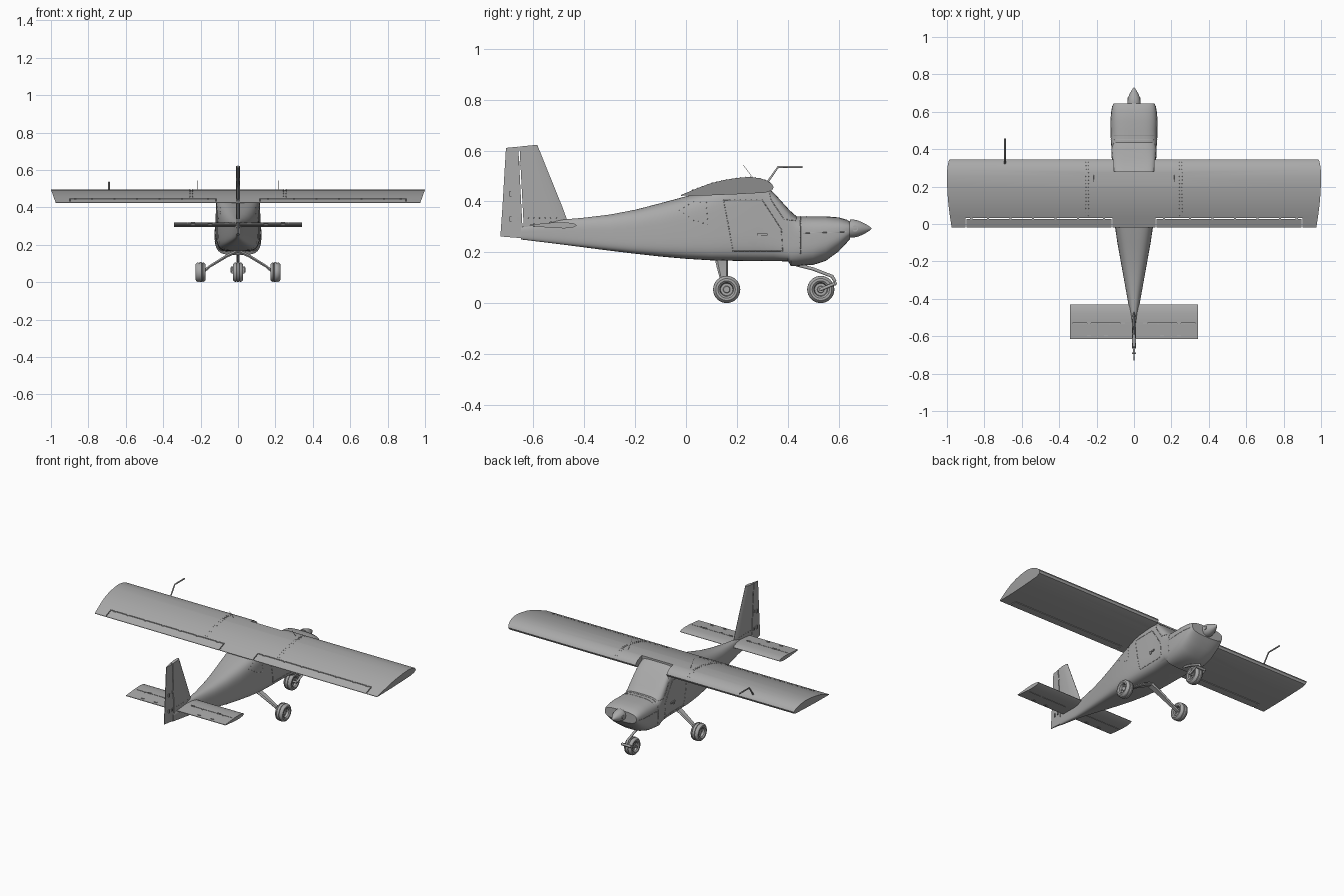
import bpy, bmesh, math
from mathutils import Vector, Matrix
from mathutils.bvhtree import BVHTree

old = bpy.data.objects.get("Cube")
if old:
    bpy.data.objects.remove(old)

grey = bpy.data.materials.new("plain_grey")
grey.use_nodes = True
COLOUR = (0.4, 0.4, 0.4, 1)
grey.diffuse_color = COLOUR
grey.node_tree.nodes["Principled BSDF"].inputs["Base Color"].default_value = COLOUR


def add(name, bm, angle=35):
    """Turn a bmesh into a shaded object."""
    bmesh.ops.recalc_face_normals(bm, faces=bm.faces[:])
    me = bpy.data.meshes.new(name)
    bm.to_mesh(me)
    bm.free()
    ob = bpy.data.objects.new(name, me)
    bpy.context.collection.objects.link(ob)
    me.materials.append(grey)
    shade(me, angle)
    return ob


def shade(me, angle=35):
    for p in me.polygons:
        p.use_smooth = True
    me.set_sharp_from_angle(angle=math.radians(angle))


def loft(name, rings, angle=35):
    """Skin a list of equal point rings and cap both ends."""
    bm = bmesh.new()
    vs = [[bm.verts.new(p) for p in r] for r in rings]
    n = len(vs[0])
    for a, b in zip(vs, vs[1:]):
        for i in range(n):
            j = (i + 1) % n
            bm.faces.new((a[i], a[j], b[j], b[i]))
    bm.faces.new(vs[0])
    bm.faces.new(vs[-1])
    return add(name, bm, angle)


def lathe(name, profile, centre, axis, steps=32):
    """Spin (distance along axis, radius) pairs around x or y."""
    rings = []
    for d, r in profile:
        ring = []
        for k in range(steps):
            t = math.tau * k / steps
            a, b = r * math.cos(t), r * math.sin(t)
            ring.append(Vector(centre) + Vector((d, a, b) if axis == "x" else (a, d, b)))
        rings.append(ring)
    return loft(name, rings)


def tube(name, pts, radius, cyclic=False):
    cu = bpy.data.curves.new(name, "CURVE")
    cu.dimensions = "3D"
    cu.bevel_depth, cu.bevel_resolution, cu.use_fill_caps = radius, 1, True
    sp = cu.splines.new("POLY")
    sp.points.add(len(pts) - 1)
    for p, co in zip(sp.points, pts):
        p.co = (*co, 1)
    sp.use_cyclic_u = cyclic
    ob = bpy.data.objects.new(name, cu)
    bpy.context.collection.objects.link(ob)
    cu.materials.append(grey)
    return ob


def carve(ob, boxes):
    """Cut box slots (centre, size, tilt about x) out of a part."""
    for c, s, tilt in boxes:
        bm = bmesh.new()
        bmesh.ops.create_cube(bm, size=1, matrix=Matrix.Translation(c)
                              @ Matrix.Rotation(tilt, 4, "X") @ Matrix.Diagonal((*s, 1)))
        cutter = add("cutter", bm)
        cutter.hide_render = True
        mod = ob.modifiers.new("slot", "BOOLEAN")
        mod.operation, mod.solver, mod.object = "DIFFERENCE", "EXACT", cutter
        dg = bpy.context.evaluated_depsgraph_get()
        me = bpy.data.meshes.new_from_object(ob.evaluated_get(dg))
        ob.modifiers.clear()
        ob.data = me
        bpy.data.objects.remove(cutter)
    shade(ob.data)


def tree(ob):
    return BVHTree.FromPolygons([v.co for v in ob.data.vertices],
                                [p.vertices for p in ob.data.polygons])


def spaced(pts, step):
    """Evenly spaced points along a polyline."""
    out = []
    for a, b in zip(pts, pts[1:]):
        a, b = Vector(a), Vector(b)
        n = max(1, round((b - a).length / step))
        out += [a.lerp(b, i / n) for i in range(n)]
    return out + [Vector(pts[-1])]


# Fuselage: y, half width, bottom, top, upper and lower squareness
stations = [
    (-.648, .010, .250, .300, 2.5, 3), (-.5, .018, .232, .327, 2.5, 3.5),
    (-.4, .035, .219, .336, 2.5, 4), (-.3, .053, .206, .348, 2.6, 4.5),
    (-.2, .071, .194, .367, 2.8, 5), (-.1, .089, .183, .393, 3, 5),
    (0, .104, .174, .420, 3.5, 5), (.1, .113, .168, .443, 4.5, 5),
    (.2, .117, .166, .472, 6, 5), (.275, .117, .165, .484, 7, 5),
    (.3, .117, .165, .470, 7, 5), (.345, .117, .165, .434, 7, 5),
    (.402, .121, .164, .371, 5, 5), (.412, .121, .146, .361, 4.5, 4),
    (.435, .123, .146, .341, 4, 3.5), (.5, .125, .150, .341, 3.5, 3),
    (.55, .125, .166, .341, 3.5, 2.8), (.6, .121, .203, .337, 3.2, 2.8),
    (.632, .115, .237, .328, 3, 2.8), (.645, .109, .252, .32, 3, 2.8)]


def section(y, hw, lo, hi, up, down, n=48):
    mid = lo + .52 * (hi - lo)
    ring = []
    for k in range(n):
        t = math.tau * (k + .5) / n
        c, s = math.cos(t), math.sin(t)
        e = 2 / (up if s > 0 else down)
        h = hi - mid if s > 0 else mid - lo
        ring.append((hw * math.copysign(abs(c) ** e, c), y, mid + h * math.copysign(abs(s) ** e, s)))
    return ring


hull = loft("fuselage", [section(*s) for s in stations], 28)
hull_tree = tree(hull)

# Spinner with blade sockets
lathe("spinner", [(0, .036), (.012, .036), (.03, .032), (.05, .024), (.068, .014), (.08, .006), (.085, .001)],
      (0, .645, .293), "y")
for s in (-1, 1):
    lathe("blade_socket", [(0, .012), (.008, .012), (.008, .007), (.003, .007)] if s > 0 else
          [(0, .012), (-.008, .012), (-.008, .007), (-.003, .007)], (s * .027, .665, .293), "x", 16)

# Wing with slanted tips, separate flaperons and a notch for the windscreen
foil = [(-.02, .425), (.05, .454), (.1, .472), (.15, .484), (.2, .492), (.25, .496), (.29, .491),
        (.32, .481), (.338, .468), (.345, .456), (.338, .443), (.31, .434), (.2, .428), (.1, .424), (-.02, .422)]
tip = lambda z: .975 + .025 * (z - .425) / .07
wing = loft("wing", [[(s * tip(z), y, z) for y, z in foil] for s in (-1, 1)])
wing_tree = tree(wing)
slots = [((0, .325, .48), (.215, .09, .2), 0)]
for s in (-1, 1):
    slots += [((s * .508, .03, .45), (.786, .005, .2), 0), ((s * .899, 0, .45), (.005, .064, .2), 0),
              ((s * .117, 0, .45), (.005, .064, .2), 0), ((s * .25, .16, .52), (.003, .5, .055), 0)]
carve(wing, slots)


def blade(a, b, n=6):
    """Thin symmetric section from trailing edge a to leading edge b: (chord, offset)."""
    half = [(0, .15), (.25, .55), (.5, .9), (.75, 1), (.93, .65), (1, .1)]
    return [(a + (b - a) * f, t) for f, t in half] + [(a + (b - a) * f, -t) for f, t in reversed(half)]


# Tail surfaces
tailplane = loft("tailplane", [[(s * .343, y, .306 + .012 * t) for y, t in blade(-.615, -.43)] for s in (-1, 1)])
carve(tailplane, [((s * .19, -.53, .306), (.28, .003, .1), 0) for s in (-1, 1)])
fin = loft("fin_and_rudder", [
    [(.010 * t, y, z0 + (y + .73) * rise) for y, t in blade(a, b)]
    for a, b, z0, rise in ((-.73, -.435, .262, -.08), (-.722, -.485, .375, 0), (-.708, -.585, .608, .1))])
carve(fin, [((0, -.649, .46), (.1, .005, .34), math.radians(3))])

# Rivets and hinges, gathered into one mesh each
rivets = bmesh.new()
hinges = bmesh.new()


def rivet(p, r=.003):
    bmesh.ops.create_icosphere(rivets, subdivisions=1, radius=r, matrix=Matrix.Translation(p))


def hinge(p, size):
    bmesh.ops.create_cube(hinges, size=1, matrix=Matrix.Translation(p) @ Matrix.Diagonal((*size, 1)))


def on_side(s, p):
    return hull_tree.ray_cast(Vector((s, p[0], p[1])), Vector((-s, 0, 0)))[0]


door = [(.148, .405), (.30, .405), (.375, .29), (.38, .205), (.185, .205), (.148, .405)]
window = [(-.028, .365), (.03, .398), (.08, .395), (.085, .31), (.03, .325), (-.028, .365)]
screen = [(.33, .43), (.335, .405), (.385, .33), (.43, .325)]
cowl = [(.45, .195), (.45, .325)]
cheek = [(.46, .275), (.63, .28)]
for s in (-1, 1):
    # Side panels
    for name, path in (("door_seam", door), ("screen_frame", screen), ("cowl_seam", cowl), ("cheek_seam", cheek)):
        pts = [h for h in (on_side(s, p) for p in spaced(path, .012)) if h]
        tube(name, pts, .0014)
    for path in (window, cowl, screen, door):
        for p in spaced(path, .022):
            h = on_side(s, p)
            if h:
                rivet(h, .0022)
    handle = on_side(s, (.3, .27))
    hinge(handle, (.012, .04, .008))
    hinge(handle + Vector((0, -.012, -.008)), (.01, .012, .012))
    # Wing and tail fittings
    for y in range(16):
        for dx in (-.007, .007):
            rivet(wing_tree.ray_cast(Vector((s * (.25 + dx), .045 + y * .019, 1)), Vector((0, 0, -1)))[0], .0022)
    for x in (.16, .3, .42, .54, .66, .78, .87):
        hinge((s * x, .03, .444), (.012, .012, .006))
    for x in (.06, .24):
        hinge((s * x, -.53, .309), (.022, .008, .024))
    for x in (.15, .24):
        hinge((s * x, -.597, .306), (.02, .008, .014))
    for x in (.13, .27):
        hinge((s * x, -.535, .308), (.008, .006, .022))
    for z in (.33, .43):
        hinge((s * .007, -.69, z), (.006, .008, .02))
    for z in (.33, .44, .55):
        hinge((s * .008, -.655 + .05 * (z - .44), z), (.006, .01, .016))
    for i in range(6):
        rivet((s * .010, -.62 + i * .022, .335), .0022)
    # Whip aerials
    tube("whip_aerial", [(s * .215, .265, .49), (s * .215, .225, .543)], .001)
add("rivets", rivets)
add("hinges", hinges)

# Cowling and windscreen cross seams
for y in (.45, .475):
    pts = [hull_tree.ray_cast(Vector((x * .01, y, 1)), Vector((0, 0, -1)))[0] for x in range(-11, 12)]
    tube("cowl_top_seam", pts, .0014)

# Pitot mast
tube("pitot_mast", [(-.69, .32, .475), (-.69, .362, .535), (-.69, .458, .535)], .0045)


def wheel(x, y):
    half = [(.010, .001), (.010, .012), (.006, .014), (.006, .024), (.02, .027), (.026, .034),
            (.026, .043), (.02, .050), (.012, .053), (.011, .050), (.007, .050), (.006, .0535)]
    lathe("wheel", [(-d, r) for d, r in half] + [(d, r) for d, r in reversed(half)], (x, y, .0535), "x")
    bm = bmesh.new()
    for s in (-1, 1):
        for k in range(4):
            t = math.tau * k / 4
            bmesh.ops.create_cube(bm, size=.008, matrix=Matrix.Translation(
                (x + s * .007, y + .019 * math.cos(t), .0535 + .019 * math.sin(t))))
    add("wheel_bolts", bm)


# Main gear: tapered spring legs
for s in (-1, 1):
    wheel(s * .2, .16)
    leg = [(-.01, .14, .172, .026, .008), (.06, .143, .14, .022, .007),
           (.15, .15, .085, .014, .006), (.18, .16, .06, .012, .007), (.2, .16, .0535, .008, .007)]
    loft("main_leg", [[(s * (x + .5 * h * b), y + w * a, z + h * b) for a, b in
                       ((-1, 0), (-.7, 1), (.7, 1), (1, 0), (.7, -1), (-.7, -1))] for x, y, z, w, h in leg])

# Nose gear: raked leg and fork
wheel(0, .53)
tube("nose_leg", [(0, .43, .152), (0, .5, .134), (0, .575, .105), (0, .586, .085)], .0075)
tube("fork_bridge", [(-.033, .586, .077), (.033, .586, .077)], .008)
for s in (-1, 1):
    tube("fork_arm", [(s * .033, .586, .077), (s * .033, .53, .0535)], .007)
tube("nose_axle", [(-.036, .53, .0535), (.036, .53, .0535)], .007)
